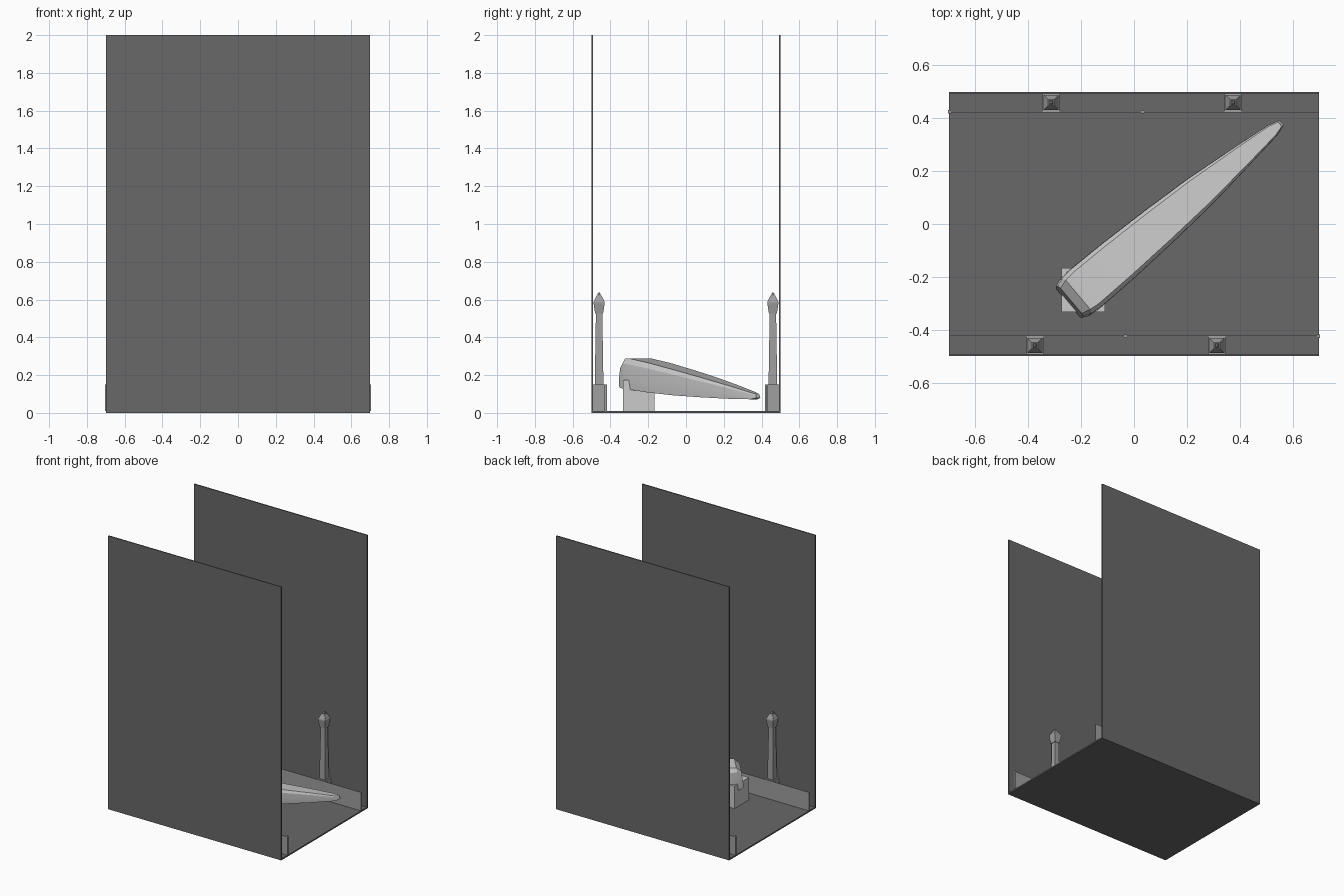
import bpy, bmesh, math
from mathutils import Vector

if "Cube" in bpy.data.objects:
    bpy.data.objects.remove(bpy.data.objects["Cube"])

dark = bpy.data.materials.new("dark_grey")
dark.diffuse_color = (0.14, 0.14, 0.14, 1)
dark.use_nodes = True
dark.node_tree.nodes["Principled BSDF"].inputs["Base Color"].default_value = dark.diffuse_color
mid = bpy.data.materials.new("mid_grey")
mid.diffuse_color = (0.35, 0.35, 0.35, 1)
mid.use_nodes = True
mid.node_tree.nodes["Principled BSDF"].inputs["Base Color"].default_value = mid.diffuse_color


def finish(name, bm, mat=None):
    bmesh.ops.recalc_face_normals(bm, faces=bm.faces)
    me = bpy.data.meshes.new(name)
    bm.to_mesh(me)
    bm.free()
    ob = bpy.data.objects.new(name, me)
    bpy.context.collection.objects.link(ob)
    if mat:
        me.materials.append(mat)
    return ob


def box(name, lo, hi, mat=None):
    lo, hi = Vector(lo), Vector(hi)
    bm = bmesh.new()
    bmesh.ops.create_cube(bm, size=1)
    for v in bm.verts:
        v.co = (lo + hi) / 2 + v.co * (hi - lo)
    return finish(name, bm, mat)


def loft(name, rings, mat=None):
    bm = bmesh.new()
    rs = [[bm.verts.new(p) for p in ring] for ring in rings]
    n = len(rs[0])
    for a, b in zip(rs, rs[1:]):
        for i in range(n):
            j = (i + 1) % n
            bm.faces.new((a[i], a[j], b[j], b[i]))
    bm.faces.new(rs[0])
    bm.faces.new(rs[-1])
    return finish(name, bm, mat)


def square_ring(x, y, r, z):
    return [(x + sx * r, y + sy * r, z)
            for sx, sy in ((-1, -1), (1, -1), (1, 1), (-1, 1))]


# Floor
box("floor", (-0.7, -0.5, 0), (0.7, 0.5, 0.01), dark)

# Lamp profiles as half width and height
post = [(0.032, 0.01), (0.032, 0.15), (0.023, 0.15), (0.017, 0.525)]
lantern = [(0.021, 0.525), (0.029, 0.578), (0.029, 0.588),
           (0.012, 0.622), (0.007, 0.622), (0.008, 0.63), (0.003, 0.638)]

# Each side is the other turned half a circle
for side, s in (("back", 1), ("front", -1)):
    ya, yb = sorted((s * 0.492, s * 0.5))
    box(side + "_wall", (-0.7, ya, 0), (0.7, yb, 2), dark)
    # Low railing with its small posts
    ya, yb = sorted((s * 0.423, s * 0.427))
    box(side + "_railing", (-0.7, ya, 0.01), (0.7, yb, 0.145), mid)
    for i, x in enumerate((-0.698, 0.032)):
        box(f"{side}_railing_post_{i}", (s * x - 0.006, s * 0.425 - 0.006, 0.01),
            (s * x + 0.006, s * 0.425 + 0.006, 0.15), mid)
    # Lamps
    for i, x in enumerate((-0.314, 0.375)):
        for part, prof in (("post", post), ("lantern", lantern)):
            loft(f"{side}_lamp_{part}_{i}",
                 [square_ring(s * x, s * 0.46, r, z) for r, z in prof], mid)

# Plinth under the blade
box("plinth", (-0.275, -0.333, 0.01), (-0.11, -0.167, 0.175))

# Long tapering blade: bottom u, top u, half width, bottom z, top z
ang = math.radians(40.2)
U = Vector((math.cos(ang), math.sin(ang), 0))
V = Vector((-U.y, U.x, 0))
O = Vector((-0.25, -0.30, 0))
sections = [(0.0, 0.015, 0.076, 0.143, 0.255),
            (0.02, 0.05, 0.088, 0.132, 0.287),
            (0.07, 0.09, 0.093, 0.127, 0.288),
            (0.25, 0.25, 0.090, 0.108, 0.264),
            (0.45, 0.45, 0.081, 0.093, 0.227),
            (0.65, 0.65, 0.068, 0.083, 0.188),
            (0.85, 0.85, 0.046, 0.075, 0.146),
            (1.02, 1.01, 0.026, 0.072, 0.110),
            (1.06, 1.05, 0.013, 0.080, 0.100)]
rings = []
for ub, ut, w, zb, zt in sections:
    h = zt - zb
    outline = [(-0.94, 0), (-1, 0.3), (-0.98, 0.82), (-0.82, 1),
               (0.82, 1), (0.98, 0.82), (1, 0.3), (0.94, 0)]
    rings.append([O + U * (ub + (ut - ub) * f) + V * (a * w) + Vector((0, 0, zb + h * f))
                  for a, f in outline])
blade = loft("blade", rings)
bpy.context.view_layer.objects.active = blade
blade.select_set(True)
bpy.ops.object.shade_smooth_by_angle(angle=math.radians(25))
